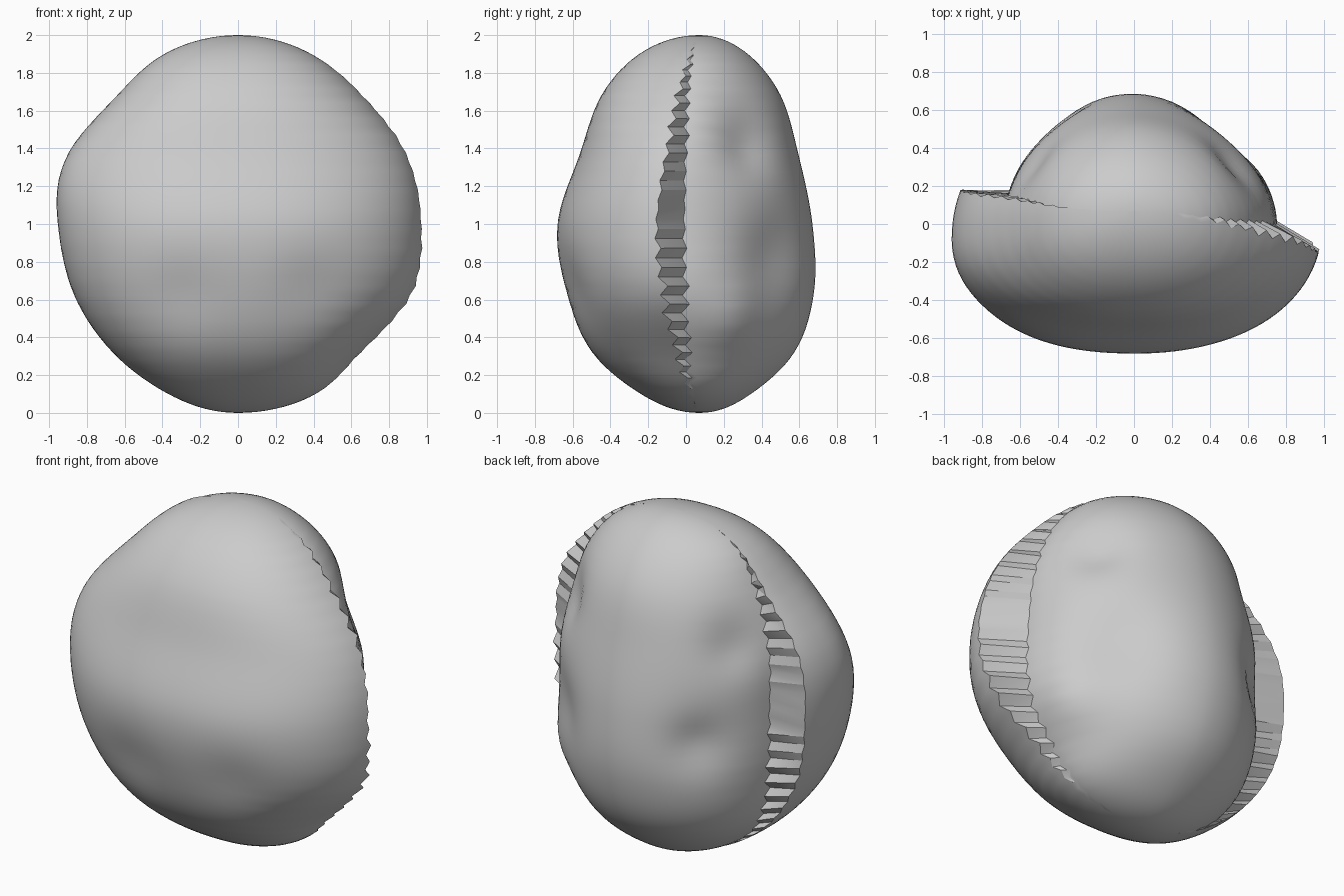
import bpy, bmesh, math, random
from mathutils import Vector

cube = bpy.data.objects.get("Cube")
if cube:
    bpy.data.objects.remove(cube)
random.seed(4)

# Radius factors at nine even steps of polar angle, bottom pole to top pole
LEFT = (.84, .84, .90, .935, .935, .95, .87, .90, .90)
RIGHT = (.95, .95, .885, 1.0, .99, .97, .90, .89, .89)
FRONT = (.62, .63, .70, .685, .68, .61, .64, .66, .66)
BACK = (.69, .69, .755, .725, .67, .635, .66, .66, .66)
STEP = (1, 1, .92, .80, .75, .78, .89, .98, 1)   # rear lobe width / front width

# Shallow hollows (negative) and swellings: centre, radius, depth
DENTS = [
    ((.55, .32, 1.45), .18, -.06),
    ((.50, .45, .78), .25, -.06),
    ((.60, .22, .52), .16, .03),
    ((-.52, .30, 1.42), .17, -.05),
    ((-.42, .50, .85), .17, -.05),
    ((-.95, -.20, 1.17), .30, .035),
    ((-.30, -.62, .62), .20, -.02),
    ((.40, -.58, .66), .20, -.02),
]


def spline(table, u):
    """Catmull-Rom lookup, u from 0 to 1."""
    f = u * (len(table) - 1)
    i = min(int(f), len(table) - 2)
    t = f - i
    a, b, c, d = (table[max(0, min(len(table) - 1, k))] for k in range(i - 1, i + 3))
    return b + .5 * t * (c - a + t * (2*a - 5*b + 4*c - d + t * (3*(b - c) + d - a)))


def arc(start, end, count):
    return [math.radians(start + (end - start) * i / (count - 1)) for i in range(count)]


def power(v, e):
    return math.copysign(abs(v) ** e, v)


def dented(p):
    out = (p - Vector((0, 0, 1))).normalized()
    push = sum(d * math.exp(-((p - Vector(c)).length / r) ** 2) for c, r, d in DENTS)
    return p + out * push


RINGS, N_FRONT, N_BACK = 60, 56, 42


def ring_points(k):
    u = (k + 1) / (RINGS + 1)
    s = math.sin(math.pi * u)
    z = 1 - math.cos(math.pi * u)
    yc = .07 * (1 - s)
    rim_left, rim_right = 15 * math.sqrt(s), 12 * s * s
    left, right = spline(LEFT, u) * s, spline(RIGHT, u) * s
    front, back = spline(FRONT, u) * s, spline(BACK, u) * s
    step = spline(STEP, u)
    # teeth are strongest above and below the middle of the seam
    calm = 1 - .75 * math.exp(-((z - 1.1) / .3) ** 2)
    jag = ((1 if k % 2 else -1) * 2.2 + random.uniform(-1, 1)) * calm * min(1, 1.6 * s)
    pts = []
    # broad front shell, squarer on its right-hand end, from rim to rim
    for a in arc(180 - rim_left + .4 * jag, 360 - rim_right + jag, N_FRONT):
        x, y = math.cos(a), math.sin(a)
        if y < 0:
            y = power(y, .95 if x > 0 else .85) * front
        else:
            y *= .68 * s
        x = power(x, .9) * right if x > 0 else power(x, .85) * left
        pts.append((x, yc + y, z))
    # narrower rear lobe
    for a in arc(jag - 1, 180 - rim_left - .8 * jag, N_BACK):
        x, y = math.cos(a), power(math.sin(a), 1.08)
        x = power(x, 1.12) * step * right if x > 0 else x * (step - .02 * s) * left
        pts.append((x, yc + y * back, z))
    return [dented(Vector(p)) for p in pts]


# Stone body lofted from rings
bm = bmesh.new()
rings = [[bm.verts.new(p) for p in ring_points(k)] for k in range(RINGS)]
n = N_FRONT + N_BACK
for low, high in zip(rings, rings[1:]):
    for i in range(n):
        j = (i + 1) % n
        quad = (low[i], low[j], high[j], high[i])
        if i in (N_FRONT - 1, n - 1):       # jagged ledge between the two lobes
            bm.faces.new((quad[0], quad[1], quad[2]))
            bm.faces.new((quad[0], quad[2], quad[3]))
        else:
            bm.faces.new(quad)
for ring, z in ((rings[0], 0), (rings[-1], 2)):
    pole = bm.verts.new((0, .07, z))
    for i in range(n):
        bm.faces.new((ring[i], ring[(i + 1) % n], pole))
bmesh.ops.recalc_face_normals(bm, faces=bm.faces)

mesh = bpy.data.meshes.new("boulder")
bm.to_mesh(mesh)
bm.free()
boulder = bpy.data.objects.new("boulder", mesh)
bpy.context.collection.objects.link(boulder)

# Plain grey stone
GREY = (.6, .6, .6, 1)
mat = bpy.data.materials.new("stone_grey")
mat.use_nodes = True
mat.diffuse_color = GREY
mat.node_tree.nodes["Principled BSDF"].inputs["Base Color"].default_value = GREY
mesh.materials.append(mat)

# Smooth lobes, crisp ledge
bpy.ops.object.select_all(action='DESELECT')
boulder.select_set(True)
bpy.context.view_layer.objects.active = boulder
bpy.ops.object.shade_smooth_by_angle(angle=math.radians(25))
